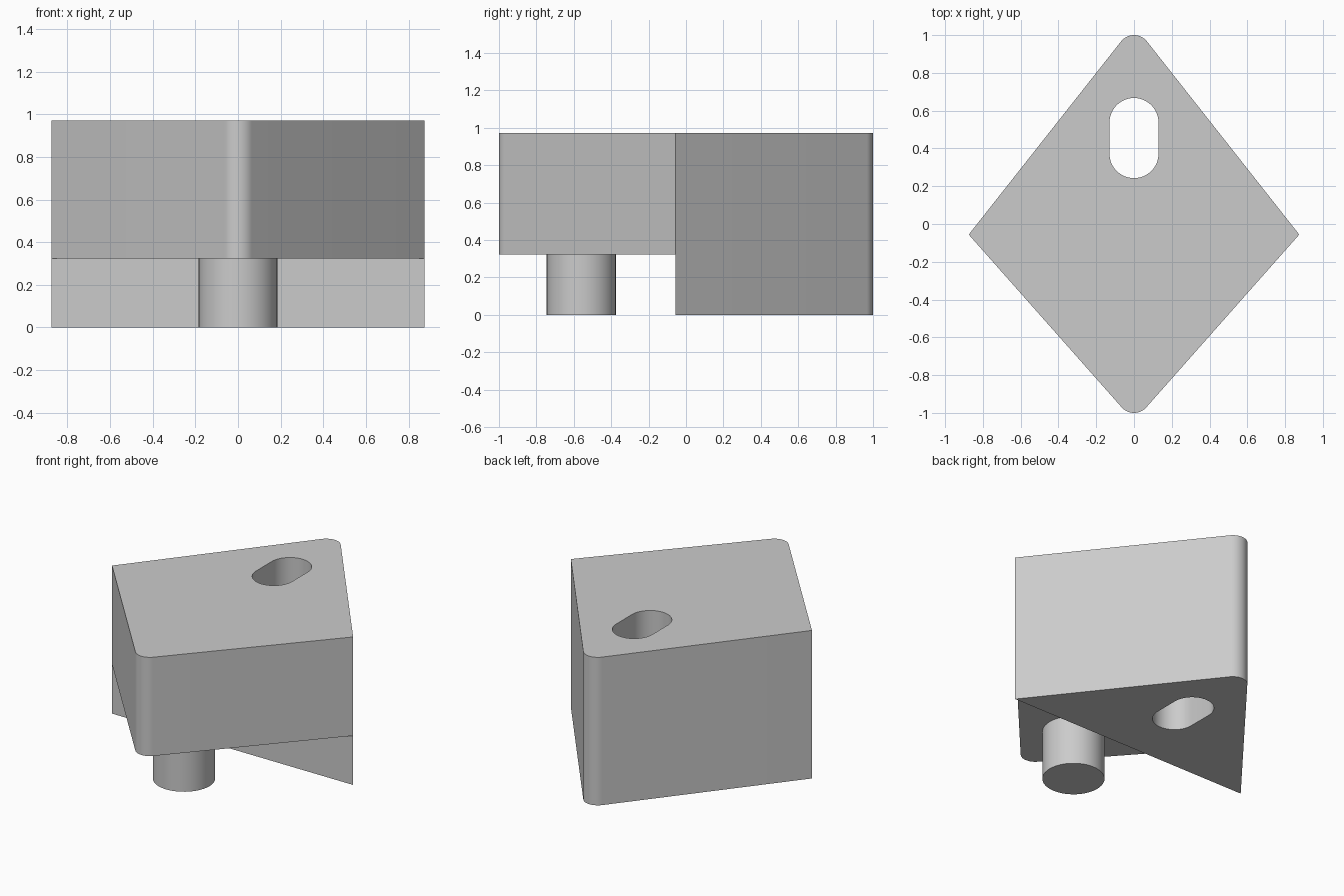
import bpy, bmesh
from math import sin, cos, pi, atan2, hypot

if "Cube" in bpy.data.objects:
    bpy.data.objects.remove(bpy.data.objects["Cube"])

HEIGHT, STEP = 0.971, 0.323      # overall height, underside of the front half
SIDE_X, SIDE_Y = 0.875, -0.056   # sharp side corners
ROUND = 0.087                    # radius of front and back corners


def arc(cx, cy, r, a0, a1, n):
    return [(cx + r * cos(a0 + (a1 - a0) * i / n),
             cy + r * sin(a0 + (a1 - a0) * i / n)) for i in range(n + 1)]


def prism(name, pts, z0, z1):
    """Extrude a counter-clockwise outline from z0 to z1."""
    bm = bmesh.new()
    face = bm.faces.new([bm.verts.new((x, y, z0)) for x, y in pts])
    ext = bmesh.ops.extrude_face_region(bm, geom=[face])
    top = [v for v in ext["geom"] if isinstance(v, bmesh.types.BMVert)]
    bmesh.ops.translate(bm, verts=top, vec=(0, 0, z1 - z0))
    bmesh.ops.recalc_face_normals(bm, faces=bm.faces)
    mesh = bpy.data.meshes.new(name)
    bm.to_mesh(mesh)
    bm.free()
    ob = bpy.data.objects.new(name, mesh)
    bpy.context.collection.objects.link(ob)
    return ob


def combine(target, tool, operation):
    mod = target.modifiers.new(tool.name, 'BOOLEAN')
    mod.operation, mod.solver, mod.object = operation, 'EXACT', tool
    bpy.context.view_layer.objects.active = target
    bpy.ops.object.modifier_apply(modifier=mod.name)
    bpy.data.objects.remove(tool)


def tip_arc(sign):
    """Rounded corner at y = sign, tangent to lines through the side corners."""
    cy = sign * (1 - ROUND)
    dx, dy = SIDE_X, abs(SIDE_Y - cy)
    half = pi - atan2(dy, -dx) + 0.0
    d = hypot(dx, dy)
    # direction of the tangent point, measured from the x axis
    a = -half + sin_acos(ROUND / d)
    mid = sign * pi / 2
    spread = pi / 2 - a
    return arc(0, cy, ROUND, mid - spread, mid + spread, 16)


def sin_acos(ratio):
    """Angle whose cosine is ratio."""
    return atan2((1 - ratio * ratio) ** 0.5, ratio)


# Kite-shaped block with rounded front and back corners
outline = [(SIDE_X, SIDE_Y)] + tip_arc(1) + [(-SIDE_X, SIDE_Y)] + tip_arc(-1)
block = prism("kite_block", outline, 0, HEIGHT)

# Step cut away under the front half
step = prism("step_cutter", [(-2, -2), (2, -2), (2, SIDE_Y), (-2, SIDE_Y)], -1, STEP)
combine(block, step, 'DIFFERENCE')

# Through slot in the back half
slot = prism("slot_cutter", arc(0, 0.537, 0.13, 0, pi, 24)
             + arc(0, 0.373, 0.13, pi, 2 * pi, 24), -1, 2)
combine(block, slot, 'DIFFERENCE')

# Round peg under the front half
peg = prism("peg", arc(0, -0.56, 0.185, 0, 2 * pi, 48)[:-1], 0, 0.6)
combine(block, peg, 'UNION')

bpy.ops.object.select_all(action='DESELECT')
block.select_set(True)
bpy.context.view_layer.objects.active = block
bpy.ops.object.shade_smooth_by_angle(angle=0.52)
